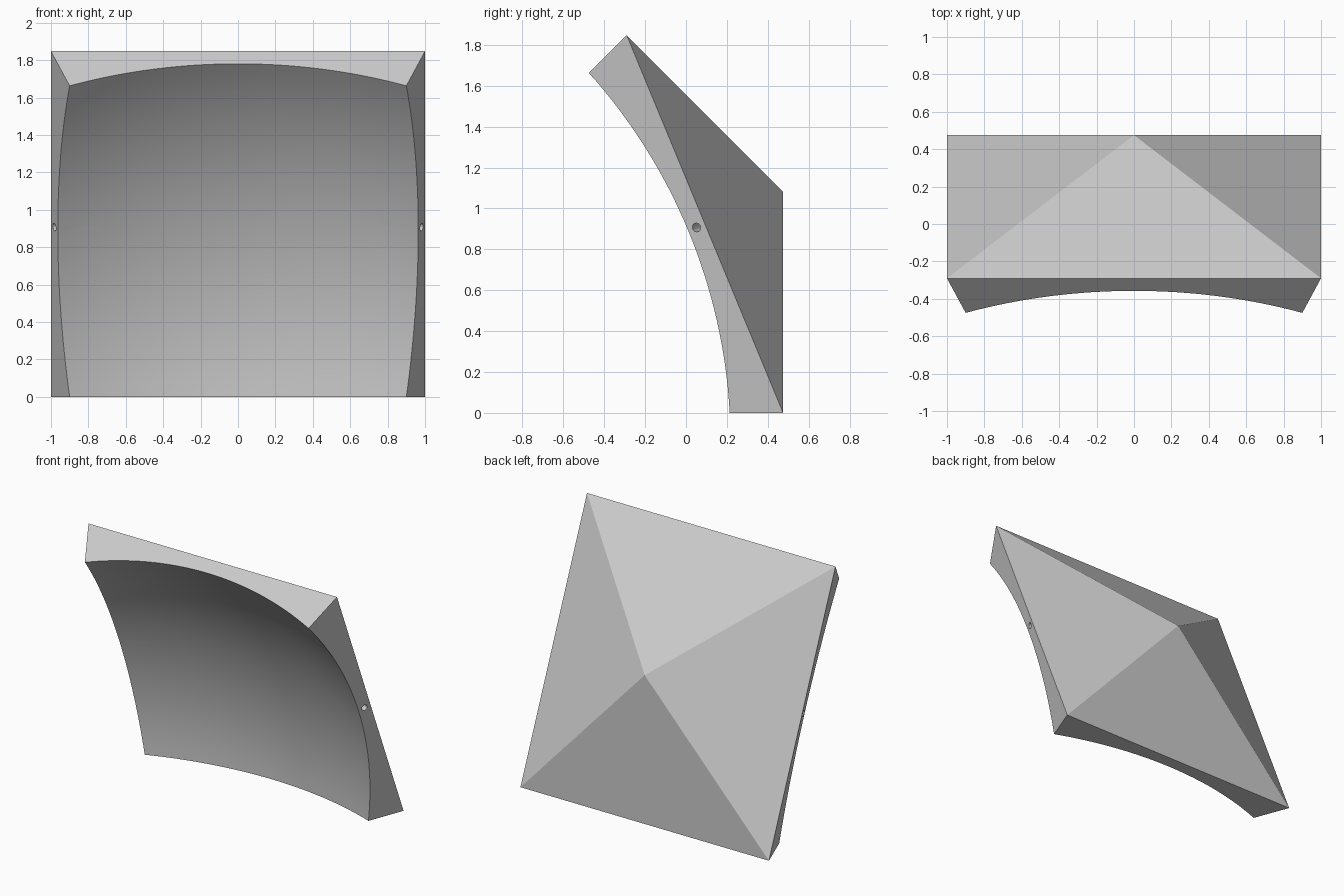
import bpy, bmesh
from math import sin, cos, tan, pi, radians
from mathutils import Matrix, Vector

cube = bpy.data.objects.get("Cube")
if cube:
    bpy.data.objects.remove(cube, do_unlink=True)

HALF = radians(22.5)            # half of the angle the panel spans
DIST = 1 / tan(HALF)            # sphere centre to the base square
RADIUS = 0.9 / tan(HALF) * (1 + 2 * tan(HALF) ** 2) ** 0.5
OUTER = 1 / sin(HALF)           # sphere centre to the back facets
BORE = 2.565                    # radius on which bores and slots sit
N = 32

# Local frame: w points outward from the sphere centre
place = Matrix(((-1, 0, 0, 0),
                (0, -sin(HALF), cos(HALF), 0.0924 - DIST * cos(HALF)),
                (0, cos(HALF), sin(HALF), 0),
                (0, 0, 0, 1)))

grey = bpy.data.materials.new("light grey")
grey.use_nodes = True
colour = (0.6, 0.6, 0.6, 1)
grey.diffuse_color = colour
grey.node_tree.nodes["Principled BSDF"].inputs["Base Color"].default_value = colour


def finish(bm, name):
    bm.transform(place)
    bmesh.ops.recalc_face_normals(bm, faces=bm.faces)
    mesh = bpy.data.meshes.new(name)
    bm.to_mesh(mesh)
    bm.free()
    mesh.materials.append(grey)
    obj = bpy.data.objects.new(name, mesh)
    bpy.context.collection.objects.link(obj)
    return obj


# Panel body: spherical inside, four flat sides, shallow pyramid back
bm = bmesh.new()
angles = [-HALF + 2 * HALF * i / N for i in range(N + 1)]
grid = [[bm.verts.new(Vector((tan(a), tan(b), 1)).normalized() * RADIUS)
         for a in angles] for b in angles]
for j in range(N):
    for i in range(N):
        bm.faces.new((grid[j][i], grid[j][i + 1], grid[j + 1][i + 1], grid[j + 1][i]))
corners = [bm.verts.new((x, y, DIST)) for x, y in ((-1, -1), (1, -1), (1, 1), (-1, 1))]
apex = bm.verts.new((0, 0, DIST + tan(HALF)))
rims = [grid[0], [row[N] for row in grid], grid[N][::-1], [row[0] for row in grid][::-1]]
for k, rim in enumerate(rims):
    a, b = corners[k], corners[(k + 1) % 4]
    bm.faces.new([b, a] + rim)
    bm.faces.new((a, b, apex))
panel = finish(bm, "curved_panel")


# Cutter points are (radial, sideways, outward) relative to one side face
def hull(bm, points, turn):
    frame = Matrix(((sin(HALF), 0, cos(HALF)), (0, 1, 0), (cos(HALF), 0, -sin(HALF))))
    spin = Matrix.Rotation(turn, 3, 'Z')
    verts = [bm.verts.new(spin @ (frame @ Vector(p))) for p in points]
    out = bmesh.ops.convex_hull(bm, input=verts)
    spare = {v for v in out["geom_interior"] + out["geom_unused"]
             if isinstance(v, bmesh.types.BMVert)}
    bmesh.ops.delete(bm, geom=list(spare), context='VERTS')


def oval(length, thick, sides, phi, depth):
    points = []
    for k in range(sides):
        t = 2 * pi * (k + 0.5) / sides
        p, q = BORE + thick * cos(t), length * sin(t)
        p, q = p * cos(phi) - q * sin(phi), p * sin(phi) + q * cos(phi)
        points += [(p, q, 0.05), (p, q, -depth)]
    return points


# Bolt pocket: V groove with a square end wall
pocket = [(BORE, 0, -0.46), (BORE, 0, -0.128)]
for s, w in ((-0.46, 0.05), (-0.354, 0.07), (-0.128, 0.012)):
    pocket += [(p, q, s) for p in (OUTER, OUTER + 0.05) for q in (-w, w)]

# Thin slit through the panel at the pocket tip
slit = [(p, q * w, s) for s, w in ((-0.19, 0.007), (-0.057, 0.002))
        for p in (2.44, OUTER + 0.04) for q in (-1, 1)]

bore = oval(0.022, 0.022, 12, 0, 0.22)
slots = [oval(0.057, 0.014, 8, side * radians(15), 0.05) for side in (-1, 1)]

for name, shapes in (("pocket_cutter", [pocket]), ("slit_cutter", [slit]),
                     ("bore_cutter", [bore] + slots)):
    bm = bmesh.new()
    for k in range(4):
        for shape in shapes:
            hull(bm, shape, k * pi / 2)
    cutter = finish(bm, name)
    cutter.hide_render = True
    mod = panel.modifiers.new(name, 'BOOLEAN')
    mod.operation = 'DIFFERENCE'
    mod.solver = 'EXACT'
    mod.object = cutter

# Bake the cuts and remove the cutters
bpy.context.view_layer.update()
cut = panel.evaluated_get(bpy.context.evaluated_depsgraph_get())
mesh = bpy.data.meshes.new_from_object(cut)
cutters = [m.object for m in panel.modifiers]
panel.modifiers.clear()
panel.data = mesh
for cutter in cutters:
    bpy.data.objects.remove(cutter, do_unlink=True)

for obj in bpy.context.selected_objects:
    obj.select_set(False)
panel.select_set(True)
bpy.context.view_layer.objects.active = panel
bpy.ops.object.shade_smooth_by_angle(angle=radians(15))
